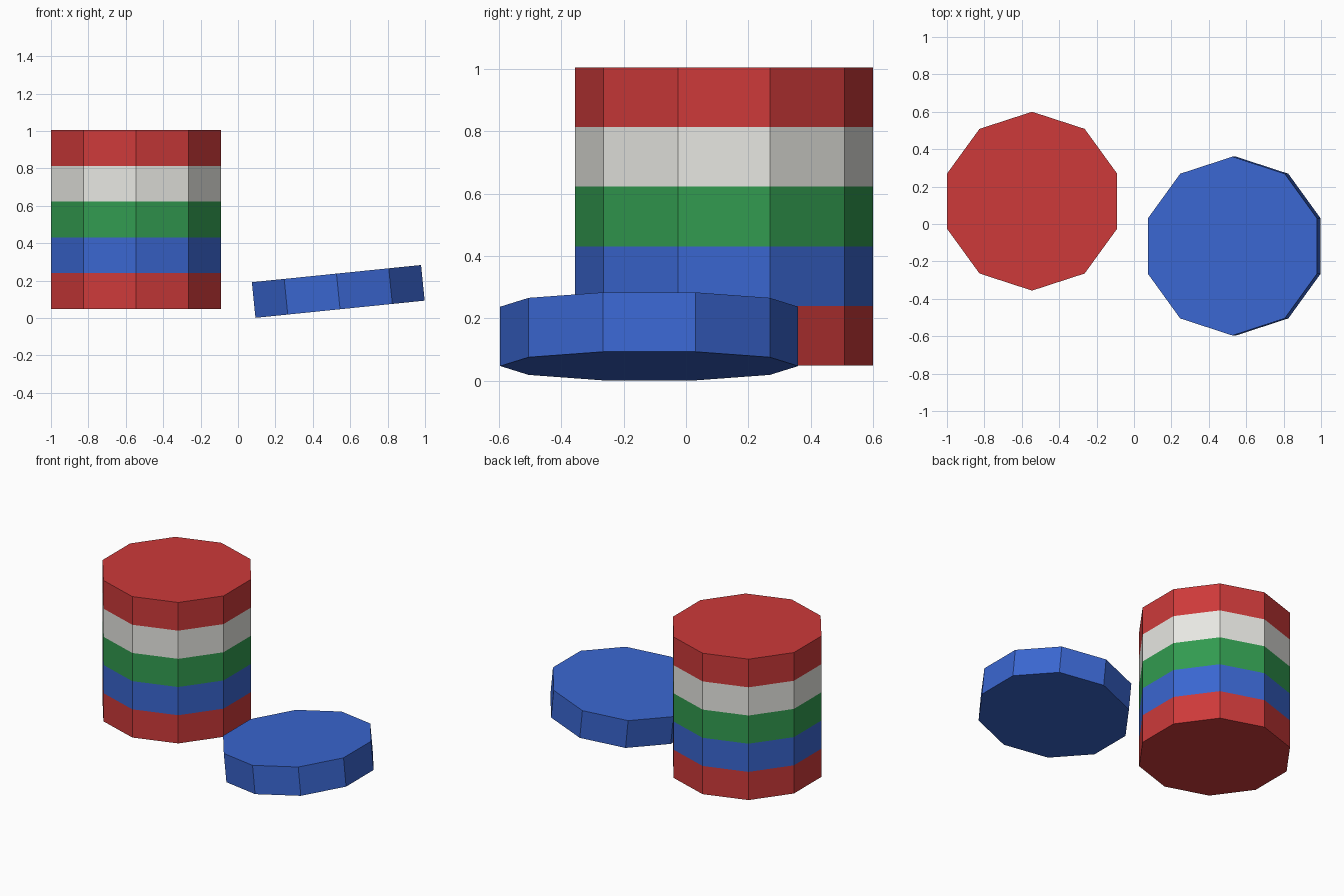
import bpy
import math

if "Cube" in bpy.data.objects:
    bpy.data.objects.remove(bpy.data.objects["Cube"])

RADIUS = 0.478
THICK = 0.1914


def material(name, rgb):
    m = bpy.data.materials.new(name)
    m.diffuse_color = (*rgb, 1.0)
    m.use_nodes = True
    m.node_tree.nodes["Principled BSDF"].inputs["Base Color"].default_value = m.diffuse_color
    return m


MATS = {
    "red": material("red", (0.61, 0.042, 0.042)),
    "blue": material("blue", (0.042, 0.133, 0.63)),
    "green": material("green", (0.032, 0.328, 0.08)),
    "white": material("white", (0.80, 0.80, 0.76)),
}


def chip(name, colour, location, tilt=0.0):
    # Ten-sided flat-shaded disc with a corner pointing along y
    bpy.ops.mesh.primitive_cylinder_add(
        vertices=10, radius=RADIUS, depth=THICK,
        location=location, rotation=(0, tilt, 0))
    obj = bpy.context.object
    obj.name = name
    obj.data.materials.append(MATS[colour])
    return obj


# Stack of five chips, bottom to top
for i, colour in enumerate(["red", "blue", "green", "white", "red"]):
    chip(f"stacked_chip_{i + 1}", colour,
         (-0.545, 0.122, 0.048 + THICK * (i + 0.5)))

# Loose chip, right edge raised
chip("loose_chip", "blue", (0.536, -0.118, 0.142), math.radians(-5.8))
